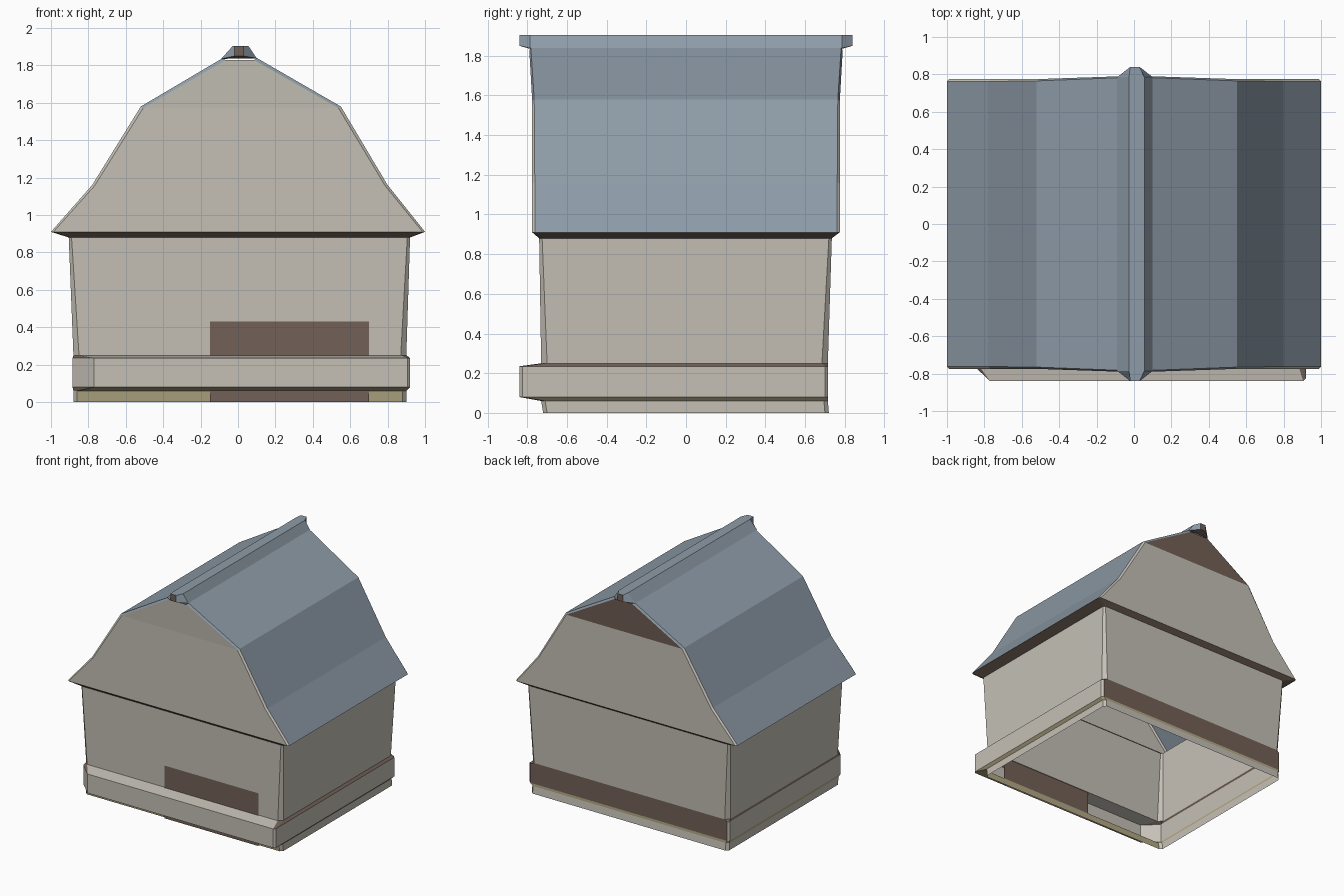
import bpy, bmesh

if "Cube" in bpy.data.objects:
    bpy.data.objects.remove(bpy.data.objects["Cube"])


def material(name, rgb):
    m = bpy.data.materials.new(name)
    m.diffuse_color = (*rgb, 1)
    m.use_nodes = True
    m.node_tree.nodes["Principled BSDF"].inputs["Base Color"].default_value = m.diffuse_color
    return m


MATS = [material("beige", (0.56, 0.53, 0.47)), material("slate_blue", (0.27, 0.33, 0.39)),
        material("brown", (0.17, 0.12, 0.095)), material("straw", (0.46, 0.40, 0.24))]
BEIGE, BLUE, BROWN, STRAW = range(4)


def build(name, faces):
    """Make a flat-shaded object from (points, material) faces."""
    bm = bmesh.new()
    for pts, mat in faces:
        f = bm.faces.new([bm.verts.new(p) for p in pts])
        f.material_index = mat
    bmesh.ops.remove_doubles(bm, verts=bm.verts, dist=0.0005)
    bmesh.ops.recalc_face_normals(bm, faces=bm.faces)
    me = bpy.data.meshes.new(name)
    bm.to_mesh(me)
    bm.free()
    for m in MATS:
        me.materials.append(m)
    ob = bpy.data.objects.new(name, me)
    bpy.context.collection.objects.link(ob)
    return ob


def ring(z, xl, xr, yf, yb, c, fl=None):
    """Rectangle with clipped corners; fl is a bigger front-left clip."""
    fx, fy = fl or (c, c)
    return [(x, y, z) for x, y in (
        (xl + fx, yf), (xr - c, yf), (xr, yf + c), (xr, yb - c),
        (xr - c, yb), (xl + c, yb), (xl, yb - c), (xl, yf + fy))]


# Walls: stacked rings, the front ledge being two rings pushed forward
rings = [ring(0.00, -0.88, 0.90, -0.72, 0.72, 0.02),
         ring(0.06, -0.88, 0.90, -0.73, 0.715, 0.02),
         ring(0.08, -0.885, 0.92, -0.84, 0.715, 0.015, (0.115, 0.11)),
         ring(0.235, -0.885, 0.92, -0.84, 0.715, 0.015, (0.115, 0.11)),
         ring(0.25, -0.88, 0.90, -0.73, 0.715, 0.03),
         ring(0.88, -0.905, 0.92, -0.74, 0.735, 0.015),
         ring(0.91, -1.0, 1.0, -0.775, 0.775, 0.013)]
FRONT, BACK = 0, 4
faces = []
for b, (lo, hi) in enumerate(zip(rings, rings[1:])):
    for s in range(8):
        t = (s + 1) % 8
        mat = BEIGE
        if b == 5 or (b == 2 and s == BACK) or (b == 3 and s != FRONT):
            mat = BROWN
        elif b == 1 or (b == 0 and s == FRONT):
            mat = STRAW
        faces.append(([lo[s], lo[t], hi[t], hi[s]], mat))
build("walls", faces)

# Door panel running behind the ledge
build("door", [([(-0.15, -0.735, 0), (0.70, -0.735, 0),
                 (0.70, -0.735, 0.43), (-0.15, -0.735, 0.43)], BROWN)])

# Gambrel roof: slopes, clipped edge strips and gable ends
left = [(-1.0, 0.91), (-0.78, 1.16), (-0.52, 1.58), (-0.08, 1.84)]
right = [(1.0, 0.91), (0.80, 1.16), (0.55, 1.58), (0.10, 1.84)]
outer_y = [0.762, 0.762, 0.765, 0.782]
inner_y = [0.775, 0.775, 0.775, 0.79]
drop = [0, 0.004, 0.008, 0.012]


def outer(p, i, s):
    return (p[i][0], s * outer_y[i], p[i][1])


def inner(p, i, s):
    x, z = p[i]
    return (x - 0.013 * (1 if x > 0 else -1), s * inner_y[i], z - drop[i])


slopes, gables = [], []
for i in range(3):
    j = i + 1
    for p in (left, right):
        slopes.append(([outer(p, i, -1), outer(p, j, -1), outer(p, j, 1), outer(p, i, 1)], BLUE))
        for s in (-1, 1):
            slopes.append(([outer(p, i, s), outer(p, j, s), inner(p, j, s), inner(p, i, s)],
                           BLUE if i == 2 else BEIGE))
    for s in (-1, 1):
        gables.append(([inner(left, i, s), inner(right, i, s), inner(right, j, s), inner(left, j, s)],
                       BROWN if i == 2 and s == 1 else BEIGE))
build("roof", slopes + gables)

# Ridge cap with tapered, overhanging ends
mid = [(-0.09, 1.835), (-0.027, 1.905), (0.055, 1.905), (0.10, 1.838)]
tip = [(-0.02, 1.85), (-0.02, 1.905), (0.03, 1.905), (0.03, 1.85)]
stations = [[(x, y, z) for x, z in prof] for y, prof in
            ((-0.84, tip), (-0.785, mid), (0.785, mid), (0.84, tip))]
cap = [(stations[0], BROWN), (stations[3], BROWN)]
for k in range(3):
    a, b = stations[k], stations[k + 1]
    for n in range(3):
        cap.append(([a[n], a[n + 1], b[n + 1], b[n]], BLUE))
    if k != 1:
        cap.append(([a[3], a[0], b[0], b[3]], BROWN))
build("ridge_cap", cap)
